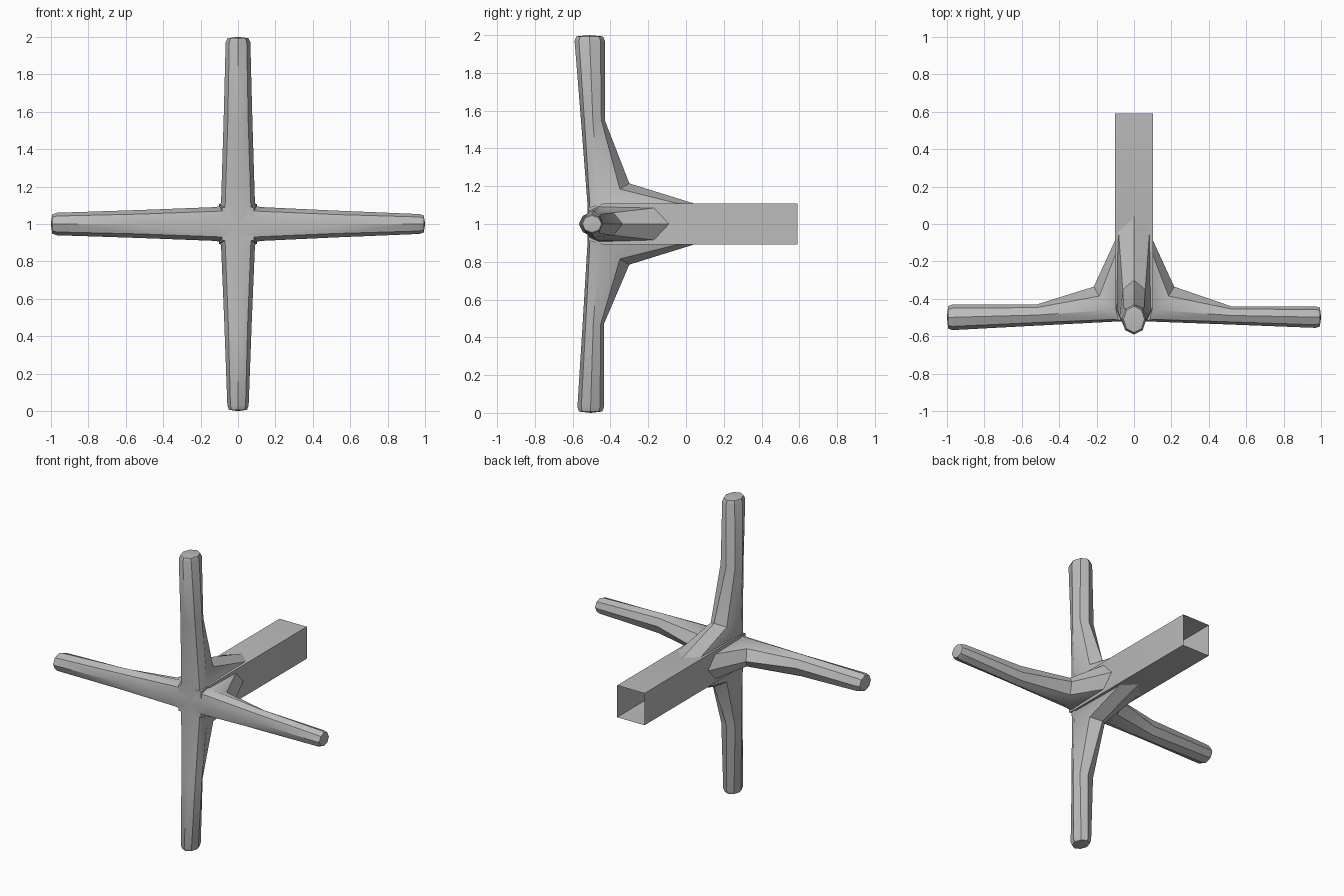
import bpy, bmesh, math
from mathutils import Vector

if "Cube" in bpy.data.objects:
    bpy.data.objects.remove(bpy.data.objects["Cube"])

grey = bpy.data.materials.new("steel grey")
grey.diffuse_color = (0.5, 0.5, 0.5, 1)
grey.use_nodes = True
grey.node_tree.nodes["Principled BSDF"].inputs["Base Color"].default_value = grey.diffuse_color


def finish(name, bm):
    bmesh.ops.recalc_face_normals(bm, faces=bm.faces)
    me = bpy.data.meshes.new(name)
    bm.to_mesh(me)
    bm.free()
    me.materials.append(grey)
    ob = bpy.data.objects.new(name, me)
    bpy.context.collection.objects.link(ob)
    bpy.ops.object.select_all(action='DESELECT')
    ob.select_set(True)
    bpy.context.view_layer.objects.active = ob
    bpy.ops.object.shade_smooth_by_angle(angle=math.radians(32))


def octagon(s, half, front, back):
    """Half ring from front to back: (distance out, sideways, y)."""
    mid, r = (front + back) / 2, (back - front) / 2
    return [(s, half * math.sin(k * math.pi / 4), mid - r * math.cos(k * math.pi / 4))
            for k in range(5)]


def arm(name, out, side, half, front, back, kink, fin, heel):
    """Tapered octagonal arm with a back fin that runs down onto the tube."""
    root_half, root_front = 0.095, -0.522
    t = (kink - 0.1) / 0.9
    kf = root_front + (front - root_front) * t
    kh = 0.088 + (half - 0.088) * t
    m, r = (front + back) / 2, (back - front) / 2
    halves = [
        [(0.0, 0, -0.52), (0.07, 0.07, -0.515), (0.09, root_half, -0.46),
         (0.1, 0.085, heel - 0.08), (0.1, 0, heel)],
        [(0.11, 0, root_front), (0.115, 0.068, -0.51), (0.13, 0.09, -0.46),
         (0.185, 0.06, fin - 0.05), (0.215, 0, fin)],
        octagon(kink, kh, kf, back),
        octagon(0.97, half, front, back),
        octagon(0.993, half * 0.85, m - r * 0.88, m + r * 0.88),
    ]
    bm = bmesh.new()
    rings = []
    for h in halves:
        ring = h + [(s, -w, y) for s, w, y in reversed(h[1:4])]
        rings.append([bm.verts.new(out * s + side * w + Vector((0, y, 1)))
                      for s, w, y in ring])
    for a, b in zip(rings, rings[1:]):
        for i in range(8):
            j = (i + 1) % 8
            bm.faces.new((a[i], a[j], b[j], b[i]))
    # slightly domed cap
    tip = bm.verts.new(out + Vector((0, m, 1)))
    for i in range(8):
        bm.faces.new((rings[-1][i], rings[-1][(i + 1) % 8], tip))
    finish(name, bm)


X, Z = Vector((1, 0, 0)), Vector((0, 0, 1))
arm("upper_arm", Z, X, 0.066, -0.59, -0.43, 0.55, -0.30, 0.07)
arm("lower_arm", -Z, X, 0.057, -0.575, -0.435, 0.53, -0.30, 0.07)
arm("left_arm", -X, Z, 0.060, -0.567, -0.43, 0.52, -0.335, -0.085)
arm("right_arm", X, Z, 0.053, -0.555, -0.44, 0.52, -0.335, -0.085)

# Square tube: open at the back, with a chamfered closed front
bm = bmesh.new()
rings = []
for y, hx, hz in ((0.59, 0.102, 0.108), (-0.44, 0.102, 0.108), (-0.515, 0.085, 0.088)):
    rings.append([bm.verts.new((sx * hx, y, 1 + sz * hz))
                  for sx, sz in ((-1, -1), (1, -1), (1, 1), (-1, 1))])
for a, b in zip(rings, rings[1:]):
    for i in range(4):
        j = (i + 1) % 4
        bm.faces.new((a[i], a[j], b[j], b[i]))
bm.faces.new(rings[-1])
finish("square_tube", bm)
